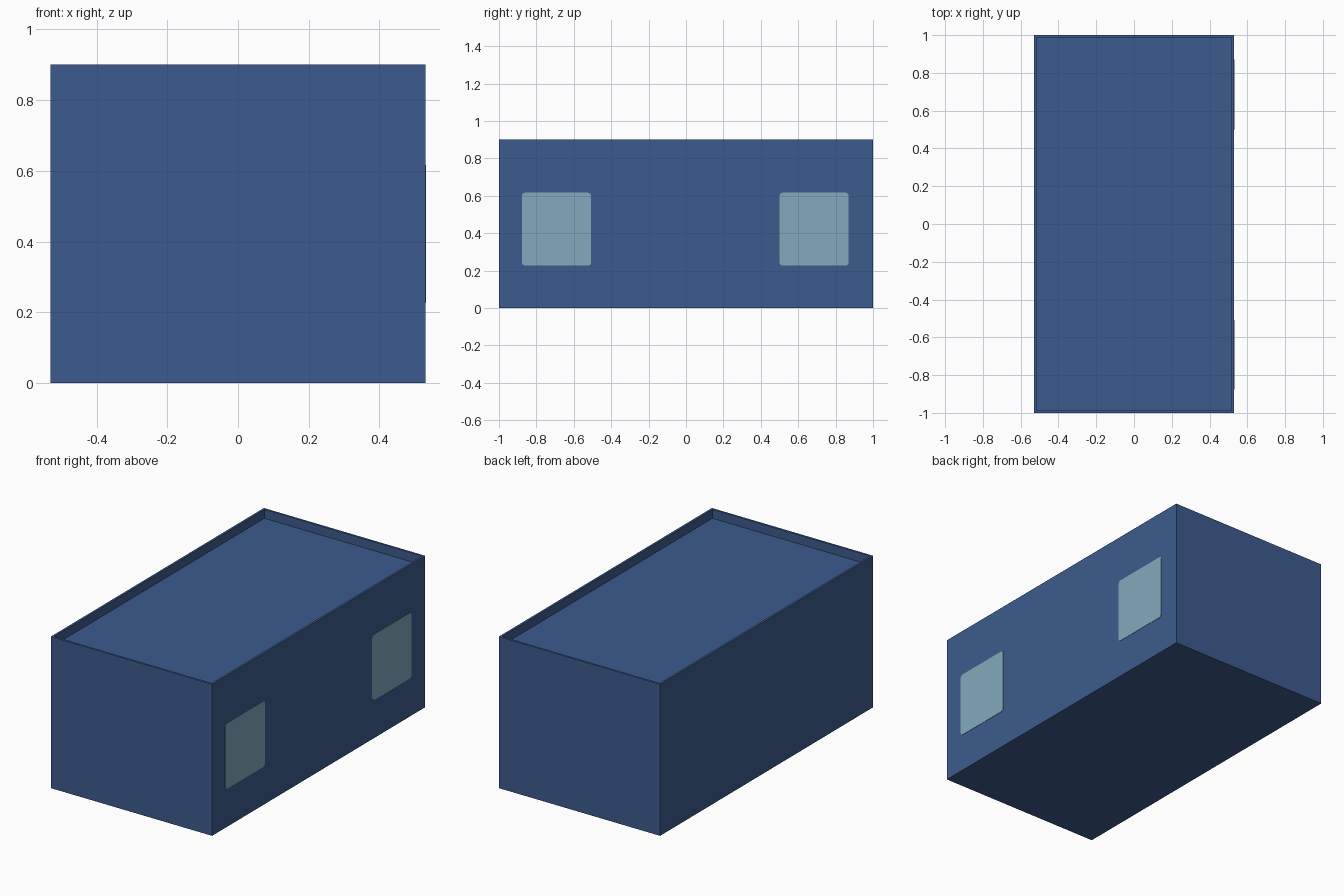
import bpy, bmesh, math

if "Cube" in bpy.data.objects:
    bpy.data.objects.remove(bpy.data.objects["Cube"])

W, L, H = 1.06, 2.0, 0.9      # outer size
RIM, DEPTH = 0.018, 0.053     # tray recess on top


def material(name, rgb):
    m = bpy.data.materials.new(name)
    m.diffuse_color = (*rgb, 1)
    m.use_nodes = True
    m.node_tree.nodes["Principled BSDF"].inputs["Base Color"].default_value = m.diffuse_color
    return m


def add_object(name, bm, mat):
    bmesh.ops.recalc_face_normals(bm, faces=bm.faces)
    me = bpy.data.meshes.new(name)
    bm.to_mesh(me)
    bm.free()
    me.materials.append(mat)
    ob = bpy.data.objects.new(name, me)
    bpy.context.collection.objects.link(ob)
    return ob


blue = material("container blue", (0.046, 0.105, 0.270))
pale = material("pale panel blue", (0.225, 0.393, 0.503))

# Container body: box with a shallow recess in its top
bm = bmesh.new()
bmesh.ops.create_cube(bm, size=1)
for v in bm.verts:
    v.co = (v.co.x * W, v.co.y * L, (v.co.z + 0.5) * H)
bm.normal_update()
top = max(bm.faces, key=lambda f: f.normal.z)
bmesh.ops.inset_region(bm, faces=[top], thickness=RIM)
floor = bmesh.ops.extrude_face_region(bm, geom=[top])["geom"]
bmesh.ops.translate(bm, vec=(0, 0, -DEPTH),
                    verts=[g for g in floor if isinstance(g, bmesh.types.BMVert)])
if top.is_valid:
    bmesh.ops.delete(bm, geom=[top], context='FACES_ONLY')
add_object("container_body", bm, blue)


# Rounded painted panels on the right side
def side_panel(name, y0, y1, z0, z1, r=0.018, t=0.002):
    bm = bmesh.new()
    verts = []
    corners = [(y1 - r, z1 - r), (y0 + r, z1 - r), (y0 + r, z0 + r), (y1 - r, z0 + r)]
    for i, (cy, cz) in enumerate(corners):
        for k in range(5):
            a = (i + k / 4) * math.pi / 2
            verts.append(bm.verts.new((W / 2, cy + r * math.cos(a), cz + r * math.sin(a))))
    face = bm.faces.new(verts)
    ext = bmesh.ops.extrude_face_region(bm, geom=[face])["geom"]
    bmesh.ops.translate(bm, vec=(t, 0, 0),
                        verts=[g for g in ext if isinstance(g, bmesh.types.BMVert)])
    add_object(name, bm, pale)


side_panel("front_side_panel", -0.877, -0.507, 0.227, 0.617)
side_panel("rear_side_panel", 0.50, 0.87, 0.227, 0.617)
